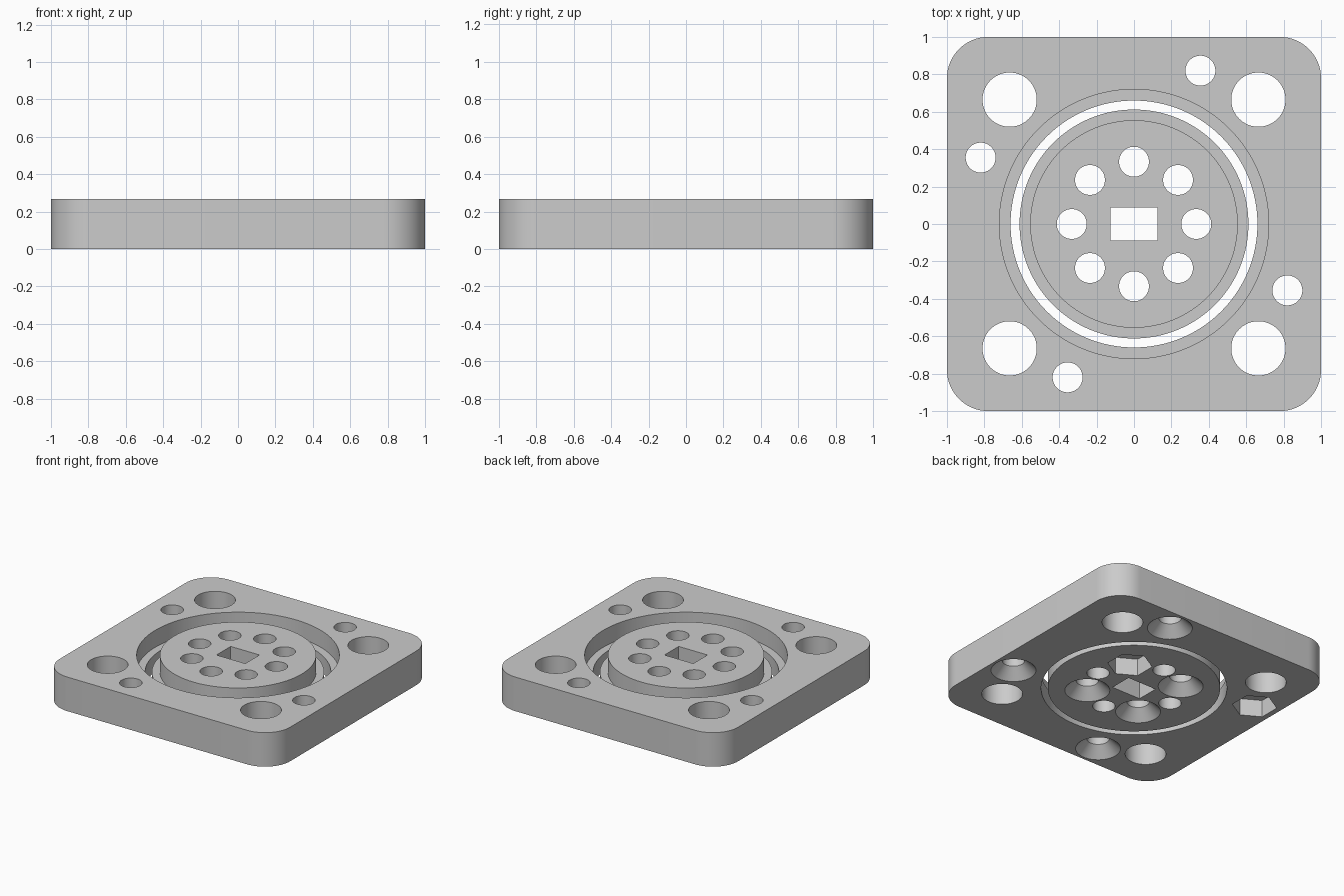
import bpy, bmesh, math
from mathutils import Matrix

if "Cube" in bpy.data.objects:
    bpy.data.objects.remove(bpy.data.objects["Cube"], do_unlink=True)

HEIGHT = 0.267
HALF = HEIGHT / 2
SCREW = 0.08          # screw hole radius
SINK = 0.16           # countersink and nut pocket radius
EPS = 0.004

grey = bpy.data.materials.new("plain_grey")
grey.use_nodes = True
grey.diffuse_color = (0.6, 0.6, 0.6, 1)
grey.node_tree.nodes["Principled BSDF"].inputs["Base Color"].default_value = (0.6, 0.6, 0.6, 1)


def loft(bm, rings):
    """Closed solid through rings of (x, y, z) points, listed bottom to top."""
    loops = [[bm.verts.new(p) for p in ring] for ring in rings]
    n = len(loops[0])
    bm.faces.new(loops[0][::-1])
    bm.faces.new(loops[-1])
    for low, high in zip(loops, loops[1:]):
        for i in range(n):
            j = (i + 1) % n
            bm.faces.new((low[i], low[j], high[j], high[i]))


def turned(bm, x, y, profile, sides=64, turn=0.0):
    """Stack of regular polygons from (radius, z) pairs."""
    angles = [turn + 2 * math.pi * i / sides for i in range(sides)]
    loft(bm, [[(x + r * math.cos(a), y + r * math.sin(a), z) for a in angles]
              for r, z in profile])


def finish(name, bm):
    mesh = bpy.data.meshes.new(name)
    bmesh.ops.recalc_face_normals(bm, faces=bm.faces)
    bm.to_mesh(mesh)
    bm.free()
    mesh.materials.append(grey)
    obj = bpy.data.objects.new(name, mesh)
    bpy.context.collection.objects.link(obj)
    return obj


def cut(obj, bm):
    cutter = finish("cutter", bm)
    cutter.hide_render = True
    mod = obj.modifiers.new("cut", "BOOLEAN")
    mod.operation = "DIFFERENCE"
    mod.solver = "EXACT"
    mod.object = cutter
    bpy.ops.object.select_all(action="DESELECT")
    obj.select_set(True)
    bpy.context.view_layer.objects.active = obj
    bpy.ops.object.modifier_apply(modifier=mod.name)
    bpy.data.objects.remove(cutter, do_unlink=True)


def hole(bm, x, y, radius=SCREW):
    turned(bm, x, y, [(radius, -EPS), (radius, HEIGHT + EPS)])


def sunk_hole(bm, x, y):
    turned(bm, x, y, [(SINK + EPS, -EPS), (SCREW, SINK - SCREW), (SCREW, HEIGHT + EPS)])


def nut_pocket(bm, x, y):
    turned(bm, x, y, [(SINK, -EPS), (SINK, HALF)], 6, math.pi / 6)


def smooth(obj):
    bpy.ops.object.select_all(action="DESELECT")
    obj.select_set(True)
    bpy.context.view_layer.objects.active = obj
    bpy.ops.object.shade_smooth_by_angle(angle=math.radians(30))


# Square plate with rounded corners
RADIUS, STEPS = 0.22, 16
outline = []
for quarter in range(4):
    mid = math.pi / 4 + quarter * math.pi / 2
    cx = math.copysign(1 - RADIUS, math.cos(mid))
    cy = math.copysign(1 - RADIUS, math.sin(mid))
    for i in range(STEPS + 1):
        a = (quarter + i / STEPS) * math.pi / 2
        outline.append((cx + RADIUS * math.cos(a), cy + RADIUS * math.sin(a)))
bm = bmesh.new()
loft(bm, [[(x, y, z) for x, y in outline] for z in (0, HEIGHT)])
plate = finish("outer_plate", bm)

# Stepped centre opening, corner holes and countersunk edge holes
bm = bmesh.new()
turned(bm, 0, 0, [(0.66, -EPS), (0.66, HALF), (0.72, HALF), (0.72, HEIGHT + EPS)], 128)
for sx in (-1, 1):
    for sy in (-1, 1):
        hole(bm, 0.665 * sx, 0.665 * sy, 0.145)
for x, y in ((0.355, 0.82), (0.82, -0.355), (-0.355, -0.82)):
    sunk_hole(bm, x, y)
hole(bm, -0.82, 0.355)
cut(plate, bm)

bm = bmesh.new()
nut_pocket(bm, -0.82, 0.355)
cut(plate, bm)
smooth(plate)

# Centre disc with a stepped rim
bm = bmesh.new()
turned(bm, 0, 0, [(0.612, 0), (0.612, HALF), (0.555, HALF), (0.555, HEIGHT)], 128)
disc = finish("centre_disc", bm)

# Ring of eight holes: plain on the axes, sunk on the diagonals
bm = bmesh.new()
for k in range(8):
    a = k * math.pi / 4
    x, y = 0.333 * math.cos(a), 0.333 * math.sin(a)
    if k in (3, 5, 7):
        sunk_hole(bm, x, y)
    else:
        hole(bm, x, y)
cut(disc, bm)

# Nut pocket and rectangular slot
bm = bmesh.new()
nut_pocket(bm, 0.235, 0.235)
bmesh.ops.create_cube(bm, size=1, matrix=Matrix.Translation((0, 0, HALF))
                      @ Matrix.Diagonal((0.25, 0.176, 1, 1)))
cut(disc, bm)
smooth(disc)
